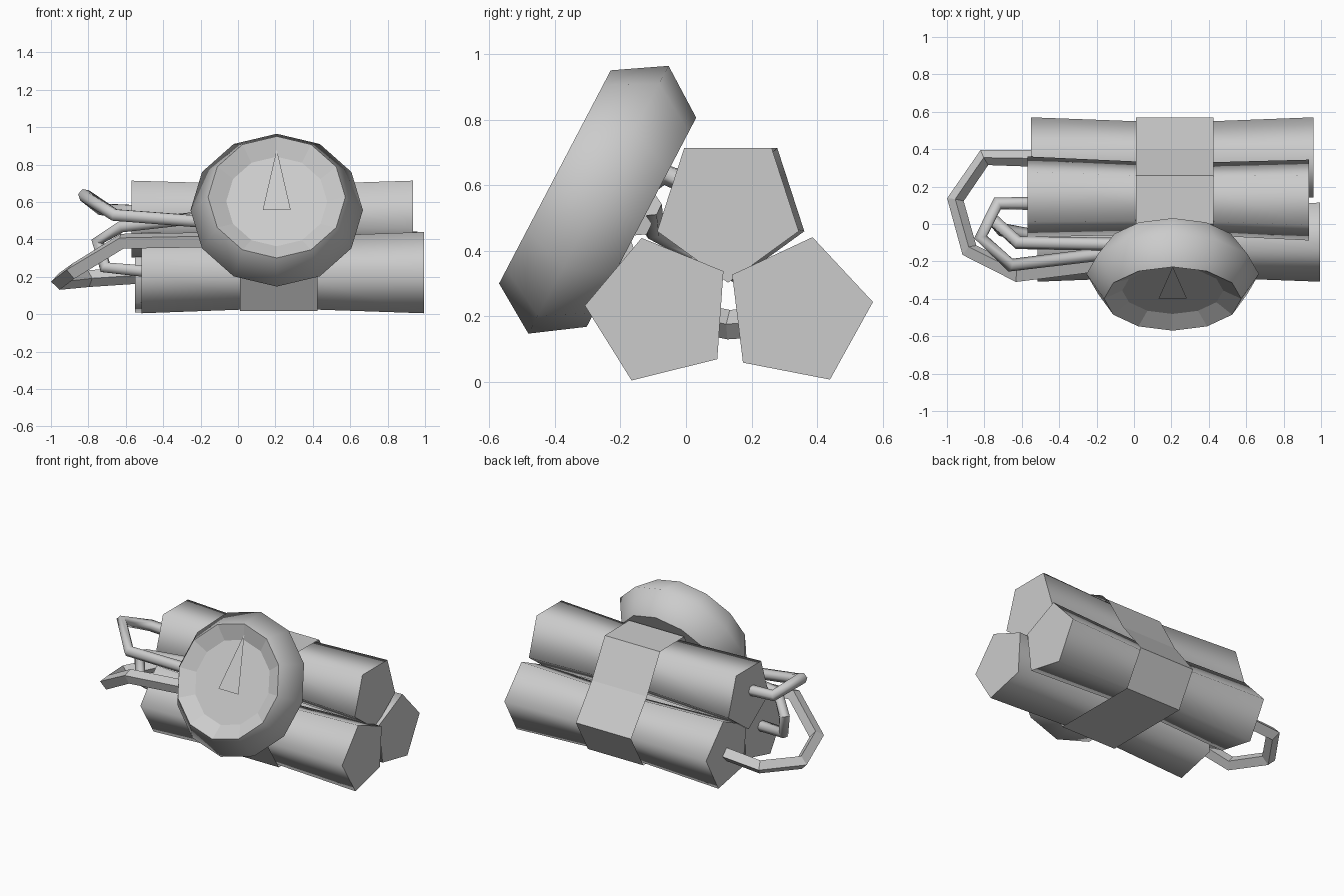
import bpy, bmesh, math
from mathutils import Matrix, Vector

if "Cube" in bpy.data.objects:
    bpy.data.objects.remove(bpy.data.objects["Cube"], do_unlink=True)

grey = bpy.data.materials.new("plain grey")
grey.use_nodes = True
colour = (0.6, 0.6, 0.6, 1)
grey.diffuse_color = colour
grey.node_tree.nodes["Principled BSDF"].inputs["Base Color"].default_value = colour


def finish(name, bm, smooth_angle=None):
    """Turn a bmesh into a coloured object, smooth below the given angle."""
    mesh = bpy.data.meshes.new(name)
    bm.to_mesh(mesh)
    bm.free()
    obj = bpy.data.objects.new(name, mesh)
    bpy.context.collection.objects.link(obj)
    mesh.materials.append(grey)
    if smooth_angle:
        bpy.ops.object.select_all(action='DESELECT')
        obj.select_set(True)
        bpy.context.view_layer.objects.active = obj
        bpy.ops.object.shade_smooth_by_angle(angle=math.radians(smooth_angle))
    return obj


def bridge(bm, rings):
    for a, b in zip(rings, rings[1:]):
        n = len(a)
        for i in range(n):
            j = (i + 1) % n
            bm.faces.new((a[i], a[j], b[j], b[i]))


def stick(name, x0, x1, y0, y1, z, radius, turn):
    """Five-sided stick along x, pinched at the strap."""
    bm = bmesh.new()
    rings = []
    for x, scale in ((x0, 1), (0.215, 0.875), (x1, 1)):
        y = y0 + (y1 - y0) * (x - x0) / (x1 - x0)
        ring = []
        for i in range(5):
            a = math.radians(turn + 72 * i)
            ring.append(bm.verts.new((x, y + radius * scale * math.cos(a),
                                      z + radius * scale * math.sin(a))))
        rings.append(ring)
    bridge(bm, rings)
    bm.faces.new(rings[0])
    bm.faces.new(rings[-1])
    bmesh.ops.recalc_face_normals(bm, faces=bm.faces)
    finish(name, bm, 75)


stick("top_stick", -0.57, 0.935, 0.145, 0.128, 0.53, 0.227, -90)
stick("front_stick", -0.515, 0.995, -0.08, -0.08, 0.217, 0.229, 176)
stick("back_stick", -0.55, 0.96, 0.342, 0.342, 0.216, 0.23, 7)

# Strap: thin open sleeve wrapped around the bundle
bm = bmesh.new()
outline = [(0.0, 0.718), (0.26, 0.715), (0.40, 0.465), (0.57, 0.243), (0.44, 0.016),
           (-0.17, 0.016), (-0.305, 0.23), (-0.12, 0.45)]
bridge(bm, [[bm.verts.new((x, y, z)) for y, z in outline] for x in (0.012, 0.425)])
bmesh.ops.recalc_face_normals(bm, faces=bm.faces)
finish("strap", bm)

# Clock frame: local z is the dial direction, local y points up the dial
out = Vector((0, -0.886, 0.464)).normalized()
up = Vector((0, 0.464, 0.886)).normalized()
side = up.cross(out)
clock = Matrix.Translation((0.207, -0.267, 0.556)) @ Matrix((side, up, out)).transposed().to_4x4()


def lathe(name, profile, cap=False, smooth=None):
    """Twelve-sided ring surface from (radius, depth) points."""
    bm = bmesh.new()
    rings = []
    for r, t in profile:
        rings.append([bm.verts.new((r * math.sin(math.tau * i / 12),
                                    r * math.cos(math.tau * i / 12), t)) for i in range(12)])
    bridge(bm, rings)
    if cap:
        bm.faces.new(rings[-1])
    for f in bm.faces:
        f.normal_update()
        c = f.calc_center_median()
        inward = Vector((c.x, c.y, c.z if smooth else 0))
        # The rim faces outwards; dial parts face along the axis
        wrong = f.normal.dot(inward) < 0 if smooth else f.normal.z * profile[-1][1] < 0
        if wrong:
            f.normal_flip()
    bm.transform(clock)
    finish(name, bm, smooth)


lathe("clock_rim", [(0.36, -0.148), (0.461, 0), (0.367, 0.15)], smooth=80)
lathe("clock_dial", [(0.367, 0.15), (0.27, 0.10)], cap=True)
lathe("clock_back", [(0.36, -0.148)], cap=True)

# Clock hand
bm = bmesh.new()
bm.faces.new([bm.verts.new(p) for p in ((-0.075, -0.06, 0.116), (0.075, -0.06, 0.116),
                                        (0, 0.307, 0.116))])
bm.transform(clock)
finish("clock_hand", bm)


def wire(name, points, radius, resolution, smooth):
    curve = bpy.data.curves.new(name, 'CURVE')
    curve.dimensions = '3D'
    curve.bevel_depth = radius
    curve.bevel_resolution = resolution
    curve.use_fill_caps = True
    spline = curve.splines.new('POLY')
    spline.points.add(len(points) - 1)
    for p, co in zip(spline.points, points):
        p.co = (*co, 1)
    obj = bpy.data.objects.new(name, curve)
    bpy.context.collection.objects.link(obj)
    curve.materials.append(grey)
    bpy.ops.object.select_all(action='DESELECT')
    obj.select_set(True)
    bpy.context.view_layer.objects.active = obj
    bpy.ops.object.convert(target='MESH')
    if smooth:
        bpy.ops.object.shade_smooth_by_angle(angle=math.radians(70))
    else:
        bpy.ops.object.shade_flat()


# Wires from the stick ends to the back of the clock
wire("back_wire", [(-0.5, 0.35, 0.21), (-0.80, 0.355, 0.19), (-0.955, 0.13, 0.175),
                   (-0.88, -0.14, 0.23), (-0.62, -0.27, 0.39), (0.0, -0.19, 0.40)],
     0.045, 0, False)
wire("top_wire", [(-0.5, 0.11, 0.55), (-0.73, 0.11, 0.56), (-0.82, -0.07, 0.635),
                  (-0.66, -0.22, 0.53), (0.0, -0.14, 0.48)], 0.036, 1, True)
wire("front_wire", [(-0.45, -0.08, 0.225), (-0.71, -0.03, 0.25), (-0.75, 0.02, 0.39),
                    (-0.62, -0.10, 0.47), (0.0, -0.11, 0.54)], 0.036, 1, True)
